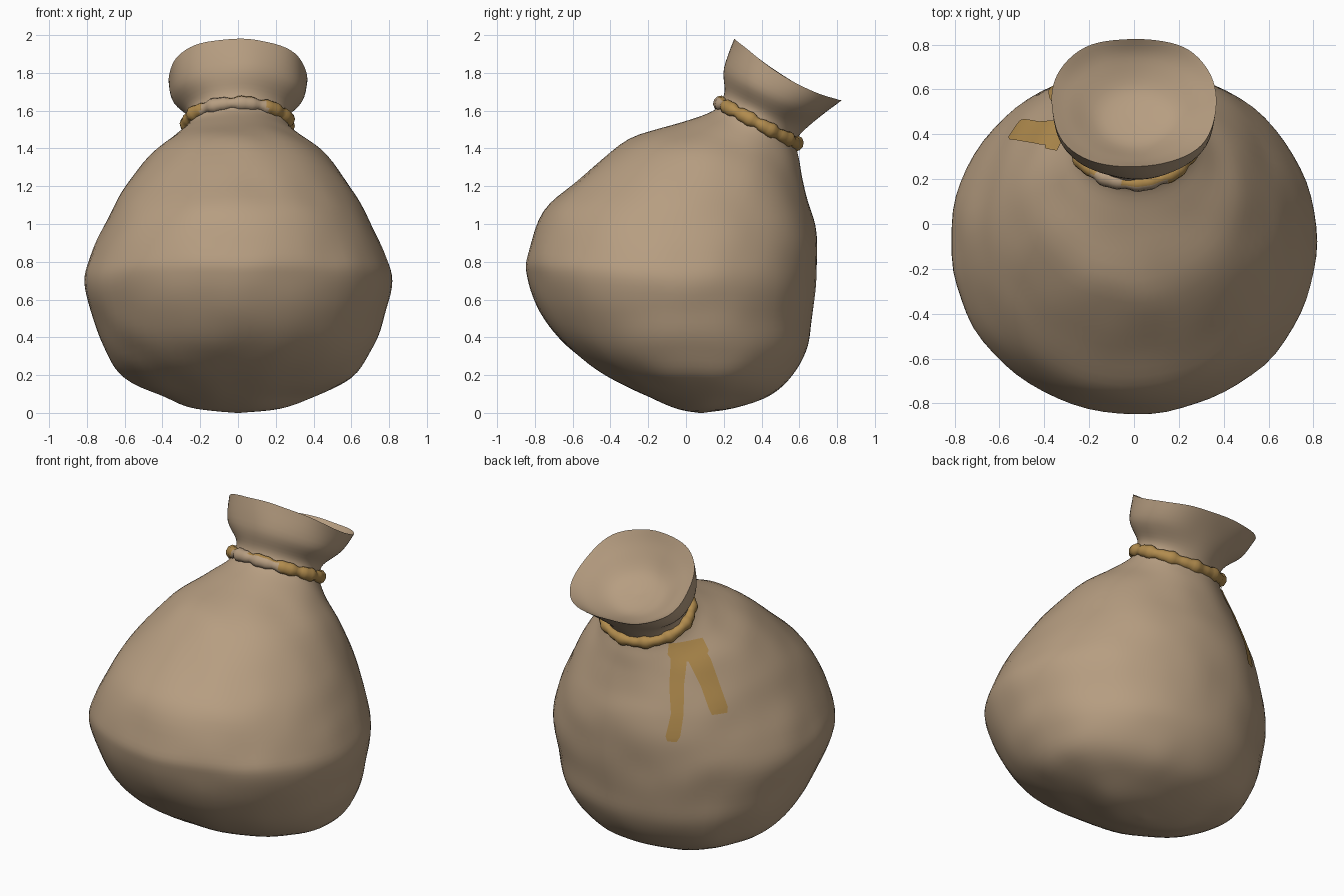
import bpy, bmesh, math
from mathutils import Vector, noise
from mathutils.bvhtree import BVHTree

if "Cube" in bpy.data.objects:
    bpy.data.objects.remove(bpy.data.objects["Cube"])

SEG, SUB = 72, 5


def material(name, rgb):
    m = bpy.data.materials.new(name)
    m.diffuse_color = (*rgb, 1)
    m.use_nodes = True
    m.node_tree.nodes["Principled BSDF"].inputs["Base Color"].default_value = m.diffuse_color
    return m


cloth = material("burlap tan", (0.47, 0.34, 0.22))
twine = material("rope brown", (0.44, 0.26, 0.075))

# Tilted rings: front y, front z, back y, back z, half width, squareness, side sag
outer = [
    (0.07, 0.0, 0.09, 0.0, 0.01, 0, 0),
    (-0.05, 0.02, 0.25, 0.025, 0.22, 0, 0),
    (-0.20, 0.085, 0.42, 0.075, 0.38, 0, 0),
    (-0.43, 0.20, 0.54, 0.17, 0.60, 0.02, 0),
    (-0.64, 0.36, 0.635, 0.33, 0.71, 0.02, 0),
    (-0.77, 0.54, 0.67, 0.50, 0.775, 0.01, 0),
    (-0.835, 0.72, 0.688, 0.68, 0.815, 0.01, 0),
    (-0.84, 0.84, 0.697, 0.85, 0.775, 0.01, 0),
    (-0.75, 1.07, 0.685, 0.99, 0.69, 0.01, 0),
    (-0.55, 1.25, 0.65, 1.12, 0.60, 0.01, 0),
    (-0.30, 1.45, 0.62, 1.24, 0.48, 0, 0),
    (-0.02, 1.54, 0.60, 1.33, 0.35, 0, 0),
    (0.14, 1.60, 0.585, 1.39, 0.28, 0, 0),
    (0.18, 1.645, 0.58, 1.44, 0.265, 0, 0),
    (0.205, 1.70, 0.62, 1.49, 0.27, 0, 0),
    (0.205, 1.82, 0.72, 1.57, 0.345, 0.03, 0.02),
    (0.255, 1.985, 0.825, 1.655, 0.365, 0.06, 0.05),
]
inner = [
    outer[-1],
    (0.29, 1.88, 0.74, 1.61, 0.29, 0.03, 0.01),
    (0.35, 1.75, 0.60, 1.60, 0.16, 0, 0),
    (0.455, 1.665, 0.465, 1.66, 0.01, 0, 0),
]


def smooth_rings(keys):
    """Catmull-Rom between the key rings."""
    out = []
    n = len(keys)
    for i in range(n - 1):
        quads = zip(keys[max(i - 1, 0)], keys[i], keys[i + 1], keys[min(i + 2, n - 1)])
        quads = list(quads)
        for k in range(SUB):
            t = k / SUB
            out.append([0.5 * (2 * b + (c - a) * t + (2 * a - 5 * b + 4 * c - d) * t * t
                               + (3 * b - a - 3 * c + d) * t ** 3) for a, b, c, d in quads])
    return out + [keys[-1]]


def ring_point(r, a):
    fy, fz, by, bz, w, square, sag = r
    k = 1 + square * math.sin(2 * a) ** 2
    s, c = math.sin(a) * k, math.cos(a) * k
    return Vector((w * s,
                   (fy + by) / 2 + (fy - by) / 2 * c,
                   (fz + bz) / 2 + (fz - bz) / 2 * c - sag * math.sin(a) ** 2))


def finish(bm, name, mats):
    bmesh.ops.recalc_face_normals(bm, faces=bm.faces)
    me = bpy.data.meshes.new(name)
    bm.to_mesh(me)
    ob = bpy.data.objects.new(name, me)
    bpy.context.collection.objects.link(ob)
    for m in mats:
        me.materials.append(m)
    for p in me.polygons:
        p.use_smooth = True
    bpy.context.view_layer.objects.active = ob
    ob.select_set(True)
    bpy.ops.object.shade_smooth_by_angle(angle=math.radians(50))
    ob.select_set(False)
    return ob


# Sack: belly, neck, flared mouth and shallow inside as one skin
bm = bmesh.new()
rings = []
for r in smooth_rings(outer) + smooth_rings(inner)[1:]:
    row = []
    for i in range(SEG):
        p = ring_point(r, math.tau * i / SEG)
        amp = 0.009 * min(1, r[4] / 0.3)
        p += amp * noise.noise_vector(p * 4.5)
        p.z = max(p.z, 0)
        row.append(bm.verts.new(p))
    rings.append(row)
for a, b in zip(rings, rings[1:]):
    for i in range(SEG):
        j = (i + 1) % SEG
        bm.faces.new((a[i], a[j], b[j], b[i]))
bm.faces.new(rings[0])
bm.faces.new(rings[-1])
bmesh.ops.recalc_face_normals(bm, faces=bm.faces)
tree = BVHTree.FromBMesh(bm)
finish(bm, "sack", [cloth])
bm.free()

# Rope: lumpy tube round the neck, cloth-coloured on part of the front
bm = bmesh.new()
path = (0.18, 1.64, 0.585, 1.425, 0.27, 0, 0)
N, M = 96, 10
up = Vector((0, 0.47, 0.88))
loops = []
for i in range(N):
    a = math.tau * i / N
    c = ring_point(path, a)
    out = (c - Vector((0, 0.38, 1.53))).normalized()
    rad = 0.032 + 0.005 * math.sin(11 * a) + 0.003 * math.sin(23 * a + 1)
    loops.append([bm.verts.new(c + rad * (out * math.cos(b) + up * 1.1 * math.sin(b)))
                  for b in (math.tau * k / M for k in range(M))])
for i in range(N):
    p, q = loops[i], loops[(i + 1) % N]
    for k in range(M):
        l = (k + 1) % M
        f = bm.faces.new((p[k], q[k], q[l], p[l]))
        mid = f.calc_center_median()
        gap = -0.17 < mid.x < -0.06
        low = -0.2 < mid.x < 0.16 and k not in (1, 2, 3)
        f.material_index = 1 if mid.y < 0.32 and (gap or low) else 0
finish(bm, "neck_rope", [twine, cloth])
bm.free()


# Rope tails: thin strips laid on the back-left of the sack
def tail(name, pts):
    """pts: sideways position, height, half width, seen from the back left."""
    side = Vector((-1, -1, 0)).normalized()
    away = Vector((-1, 1, 0)).normalized()
    bm = bmesh.new()
    rows = []
    for p, q in zip(pts, pts[1:]):
        for k in range(6):
            rows.append([x + (y - x) * k / 6 for x, y in zip(p, q)])
    rows.append(pts[-1])
    grid = []
    for u, z, h in rows:
        line = []
        for k in range(7):
            start = side * (u + h * (k / 3 - 1)) + away * 3 + Vector((0, 0, z))
            loc, nor, _, _ = tree.ray_cast(start, -away)
            line.append(bm.verts.new(loc + nor * 0.006))
        grid.append(line)
    for a, b in zip(grid, grid[1:]):
        for k in range(6):
            bm.faces.new((a[k], a[k + 1], b[k + 1], b[k]))
    for f in bm.faces:
        f.normal_update()
        if f.normal.dot(away) < 0:
            f.normal_flip()
    finish(bm, name, [twine])
    bm.free()


tail("rope_tail_long", [(-0.13, 1.43, 0.05), (-0.14, 1.33, 0.045), (-0.16, 1.2, 0.04),
                        (-0.165, 1.05, 0.035), (-0.195, 0.92, 0.04), (-0.2, 0.89, 0.025)])
tail("rope_tail_short", [(-0.08, 1.43, 0.06), (-0.02, 1.33, 0.065), (0.03, 1.2, 0.055),
                         (0.07, 1.07, 0.055), (0.075, 1.04, 0.045)])
tail("rope_knot", [(-0.09, 1.43, 0.10), (-0.08, 1.37, 0.12), (-0.08, 1.33, 0.09)])
